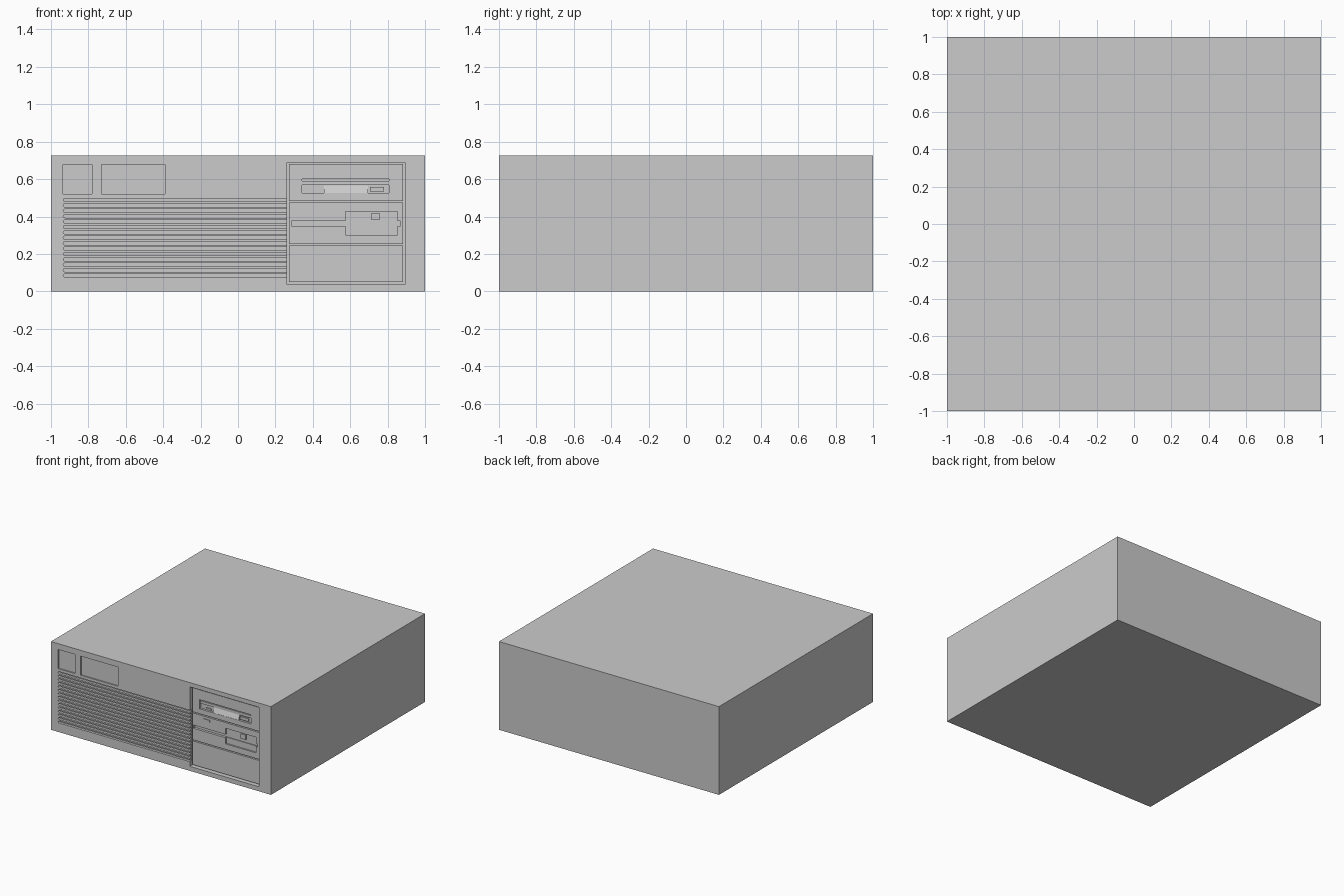
import bpy, bmesh, math

if "Cube" in bpy.data.objects:
    bpy.data.objects.remove(bpy.data.objects["Cube"])


def prism(name, loops):
    """Solid made of one or more prisms, each given as (near loop, far loop)."""
    bm = bmesh.new()
    for near, far in loops:
        a = [bm.verts.new(p) for p in near]
        b = [bm.verts.new(p) for p in far]
        bm.faces.new(a)
        bm.faces.new(b[::-1])
        for i in range(len(a)):
            j = (i + 1) % len(a)
            bm.faces.new((a[i], b[i], b[j], a[j]))
    bmesh.ops.recalc_face_normals(bm, faces=bm.faces)
    mesh = bpy.data.meshes.new(name)
    bm.to_mesh(mesh)
    bm.free()
    obj = bpy.data.objects.new(name, mesh)
    bpy.context.collection.objects.link(obj)
    return obj


def front_loops(outline, y0, y1):
    return [(x, y0, z) for x, z in outline], [(x, y1, z) for x, z in outline]


def box(name, x0, x1, z0, z1, y0, y1):
    return prism(name, [front_loops([(x0, z0), (x1, z0), (x1, z1), (x0, z1)], y0, y1)])


def cut(target, cutter):
    cutter.hide_render = True
    mod = target.modifiers.new("cut", 'BOOLEAN')
    mod.operation = 'DIFFERENCE'
    mod.solver = 'EXACT'
    mod.object = cutter
    bpy.context.view_layer.objects.active = target
    bpy.ops.object.modifier_apply(modifier=mod.name)
    bpy.data.objects.remove(cutter)


def recess(target, x0, x1, z0, z1, floor):
    cut(target, box("cutter", x0, x1, z0, z1, -1.1, floor))


# Case shell
case = box("case", -1, 1, 0, 0.725, -1, 1)

# Cooling grooves, rounded on the left and running into the drive bay
r = 0.0085
grooves = []
for i in range(15):
    z = 0.084 + i * 0.0289
    outline = [(0.27, z - r), (0.27, z + r)]
    for k in range(7):
        a = math.pi / 2 + math.pi * k / 6
        outline.append((-0.926 + r * math.cos(a), z + r * math.sin(a)))
    grooves.append(front_loops(outline, -1.1, -0.98))
cut(case, prism("groove_cutter", grooves))

# Badge and control recesses, then the drive bay opening
recess(case, -0.935, -0.78, 0.52, 0.677, -0.99)
recess(case, -0.73, -0.39, 0.52, 0.677, -0.99)
recess(case, 0.262, 0.893, 0.037, 0.69, -0.96)

# Three bay panels
PANEL = -0.985
panels = [box(n, 0.274, 0.882, z0, z1, PANEL, -0.955) for n, z0, z1 in (
    ("blank_panel", 0.05, 0.245),
    ("floppy_panel", 0.254, 0.475),
    ("disc_panel", 0.484, 0.68))]
_, floppy, disc = panels

# Disc drive: recess, tray lip, sloped door, button and light
recess(disc, 0.342, 0.808, 0.525, 0.60, -0.968)
box("disc_tray", 0.342, 0.808, 0.568, 0.59, -0.978, -0.962)
slope = [(-0.962, 0.526), (-0.985, 0.526), (-0.969, 0.566), (-0.962, 0.566)]
prism("disc_door", [([(0.46, y, z) for y, z in slope],
                     [(0.695, y, z) for y, z in slope])])
box("disc_button", 0.705, 0.78, 0.534, 0.558, -0.98, -0.962)
box("disc_light", 0.393, 0.435, 0.532, 0.544, -0.975, -0.962)

# Floppy drive: finger recess, disk slot, button and light
recess(floppy, 0.575, 0.853, 0.30, 0.428, -0.972)
recess(floppy, 0.285, 0.868, 0.35, 0.377, -0.965)
box("floppy_button", 0.713, 0.757, 0.381, 0.42, -0.984, -0.966)
box("floppy_light", 0.378, 0.437, 0.441, 0.456, -0.991, -0.975)
